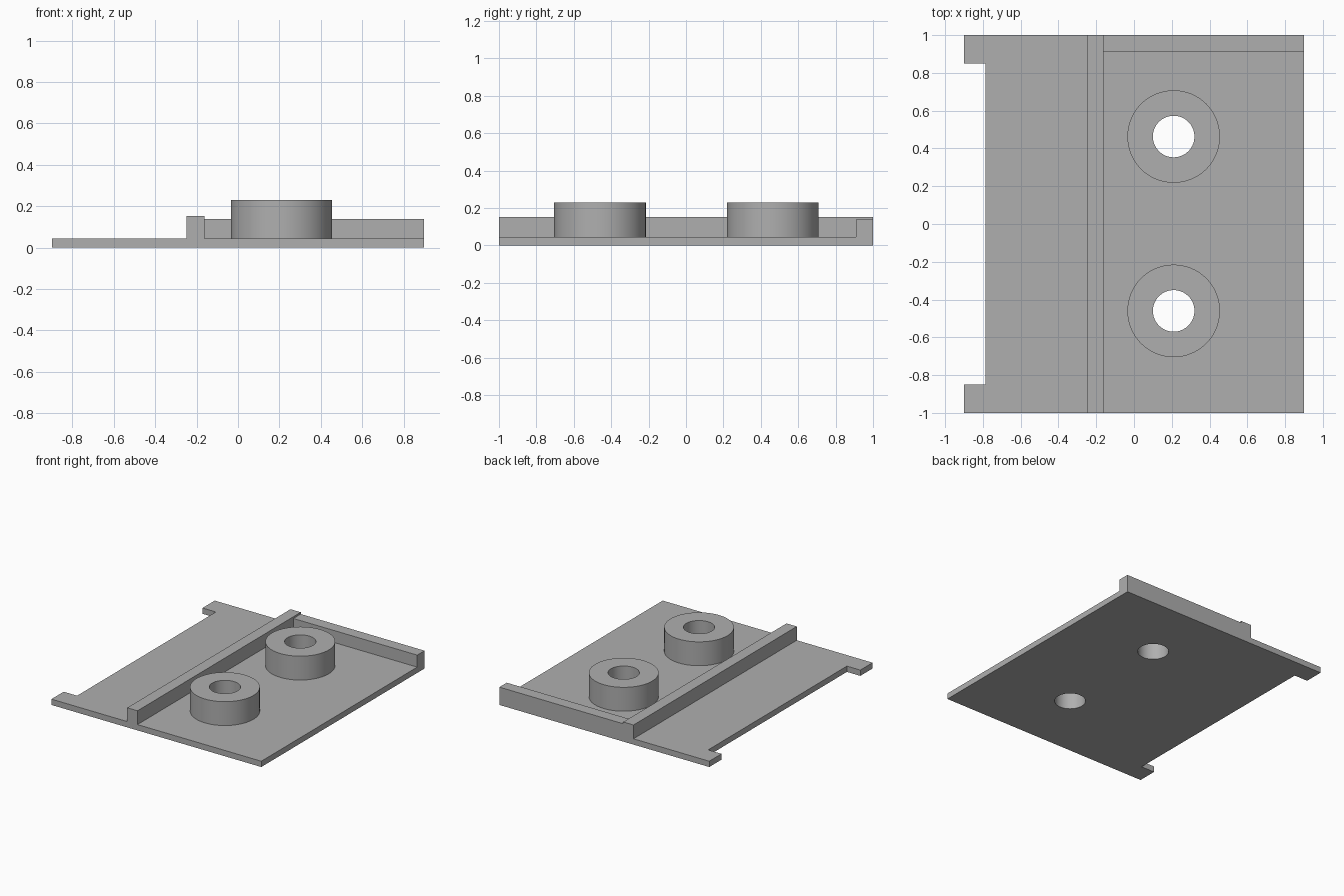
import bpy
import bmesh
from math import cos, sin, tau, radians

if "Cube" in bpy.data.objects:
    bpy.data.objects.remove(bpy.data.objects["Cube"], do_unlink=True)

PLATE_TOP = 0.045
HALF_X, HALF_Y = 0.9, 1.0
RIB_LEFT, RIB_RIGHT = -0.25, -0.162
BOSS_X, BOSS_YS = 0.21, (-0.46, 0.463)
BOSS_R, HOLE_R, BOSS_TOP = 0.245, 0.11, 0.23
SEGMENTS = 64

grey = bpy.data.materials.new("plain grey")
grey.use_nodes = True
grey.diffuse_color = (0.43, 0.43, 0.43, 1)
grey.node_tree.nodes["Principled BSDF"].inputs["Base Color"].default_value = grey.diffuse_color


def finish(name, bm):
    bmesh.ops.recalc_face_normals(bm, faces=bm.faces)
    mesh = bpy.data.meshes.new(name)
    bm.to_mesh(mesh)
    bm.free()
    mesh.materials.append(grey)
    obj = bpy.data.objects.new(name, mesh)
    bpy.context.collection.objects.link(obj)
    return obj


def prism(name, outline, z0, z1):
    """Extrude a flat outline upward from z0 to z1."""
    bm = bmesh.new()
    face = bm.faces.new([bm.verts.new((x, y, z0)) for x, y in outline])
    top = bmesh.ops.extrude_face_region(bm, geom=[face])["geom"]
    verts = [v for v in top if isinstance(v, bmesh.types.BMVert)]
    bmesh.ops.translate(bm, verts=verts, vec=(0, 0, z1 - z0))
    return finish(name, bm)


def box(name, x0, x1, y0, y1, z0, z1):
    return prism(name, [(x0, y0), (x1, y0), (x1, y1), (x0, y1)], z0, z1)


def circle(y, r):
    return [(BOSS_X + r * cos(tau * i / SEGMENTS), y + r * sin(tau * i / SEGMENTS))
            for i in range(SEGMENTS)]


def smooth(obj):
    bpy.ops.object.select_all(action="DESELECT")
    obj.select_set(True)
    bpy.context.view_layer.objects.active = obj
    bpy.ops.object.shade_smooth_by_angle(angle=radians(30))


def boss(name, y):
    """Open-bottomed tube standing on the plate around a screw hole."""
    bm = bmesh.new()
    rings = [[bm.verts.new((px, py, z)) for px, py in circle(y, r)]
             for r, z in ((BOSS_R, PLATE_TOP), (BOSS_R, BOSS_TOP),
                          (HOLE_R, BOSS_TOP), (HOLE_R, PLATE_TOP))]
    for a, b in zip(rings, rings[1:]):
        for i in range(SEGMENTS):
            j = (i + 1) % SEGMENTS
            bm.faces.new((a[i], a[j], b[j], b[i]))
    smooth(finish(name, bm))


# Base plate with a corner tab at each end of its right edge
tab_x, tab_y = -0.785, 0.85
plate = prism("base_plate", [
    (-HALF_X, -HALF_Y), (HALF_X, -HALF_Y), (HALF_X, HALF_Y), (-HALF_X, HALF_Y),
    (-HALF_X, tab_y), (tab_x, tab_y), (tab_x, -tab_y), (-HALF_X, -tab_y)], 0, PLATE_TOP)

# Screw holes through the plate, with a boss around each
for label, y in zip(("front", "back"), BOSS_YS):
    cutter = prism("hole_cutter", circle(y, HOLE_R), -0.1, 0.1)
    cutter.hide_render = True
    cut = plate.modifiers.new("screw_hole", "BOOLEAN")
    cut.operation, cut.solver, cut.object = "DIFFERENCE", "EXACT", cutter
    bpy.context.view_layer.objects.active = plate
    bpy.ops.object.modifier_apply(modifier=cut.name)
    bpy.data.objects.remove(cutter, do_unlink=True)
    boss(label + "_boss", y)
smooth(plate)

# Long dividing rib and the lower wall along the back edge
box("dividing_rib", RIB_LEFT, RIB_RIGHT, -HALF_Y, HALF_Y, PLATE_TOP, 0.152)
box("back_wall", RIB_RIGHT, HALF_X, 0.91, HALF_Y, PLATE_TOP, 0.138)
